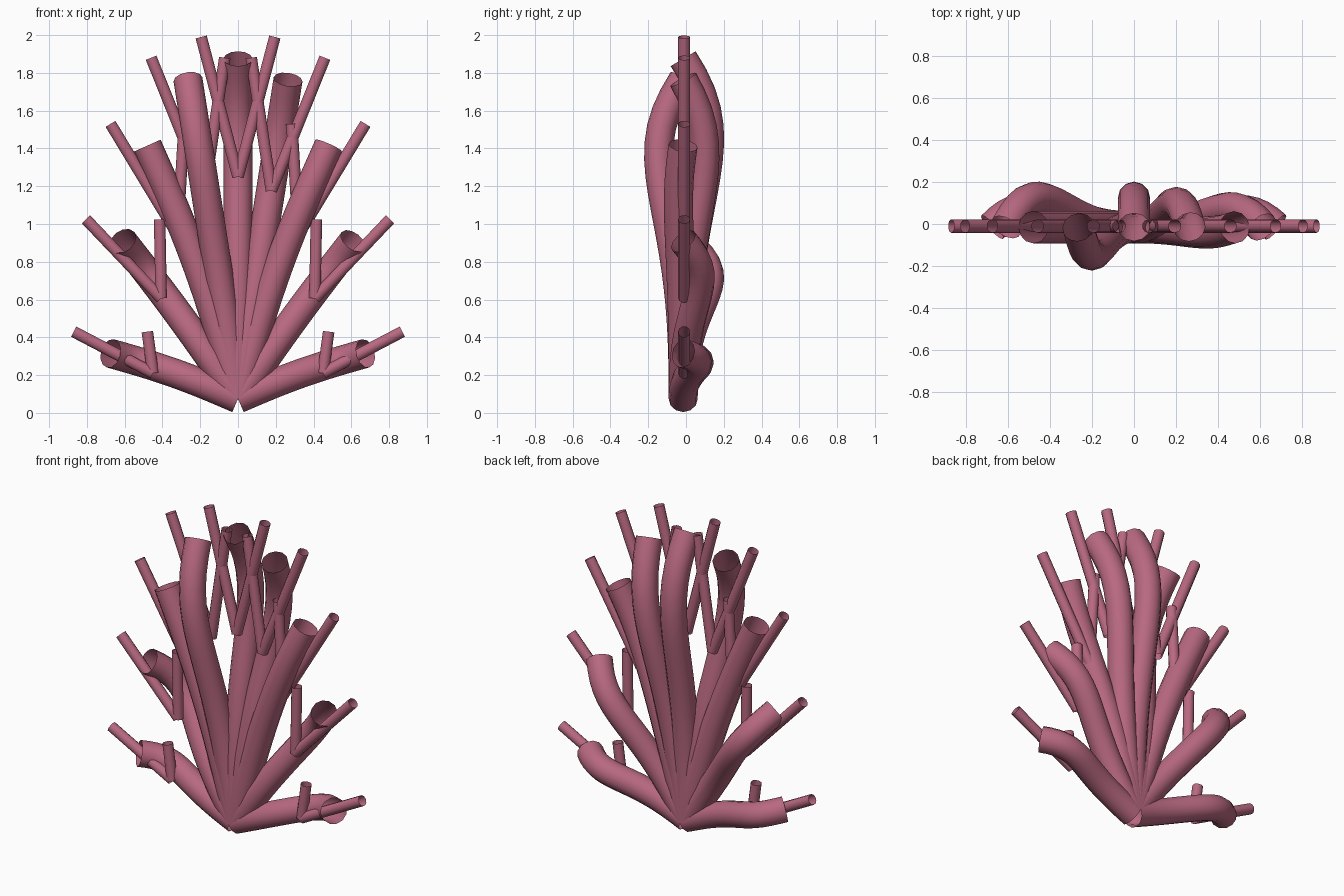
import bpy, math
from mathutils import Vector

if "Cube" in bpy.data.objects:
    bpy.data.objects.remove(bpy.data.objects["Cube"])

coral = bpy.data.materials.new("coral_pink")
coral.diffuse_color = (0.48, 0.14, 0.22, 1)
coral.use_nodes = True
coral.node_tree.nodes["Principled BSDF"].inputs["Base Color"].default_value = coral.diffuse_color
Y0 = -0.015


def tube(name, points, radius, bevel):
    """Open-ended round tube swept along a list of points."""
    cu = bpy.data.curves.new(name, 'CURVE')
    cu.dimensions = '3D'
    cu.bevel_depth = radius
    cu.bevel_resolution = bevel
    cu.use_fill_caps = False
    sp = cu.splines.new('POLY')
    sp.points.add(len(points) - 1)
    for p, co in zip(sp.points, points):
        p.co = (*co, 1)
    sp.use_smooth = True
    ob = bpy.data.objects.new(name, cu)
    bpy.context.collection.objects.link(ob)
    bpy.ops.object.select_all(action='DESELECT')
    ob.select_set(True)
    bpy.context.view_layer.objects.active = ob
    bpy.ops.object.convert(target='MESH')
    ob = bpy.context.object
    ob.data.materials.clear()
    ob.data.materials.append(coral)
    return ob


def branch(x, z, bulge, lift):
    """Main branch: fans out in x/z and sways in y before its tip."""
    start, end = Vector((0, Y0, 0.075)), Vector((x, Y0, z))
    d = (end - start).normalized()
    side = Vector((-d.z, 0, d.x)) if x > 0 else Vector((d.z, 0, -d.x))
    if x == 0:
        side = Vector((0, 0, 0))
    pts = []
    for i in range(21):
        t = i / 20
        p = start.lerp(end, t) + side * lift * math.sin(math.pi * t)
        p.y += bulge * math.sin(math.pi * t ** 2.6)
        pts.append(p)
    tube("branch", pts, 0.077, 4)


def twigs(x, z):
    """Pair of straight twigs forking two thirds of the way up a branch."""
    base = Vector((x * 2 / 3, Y0 + 0.005, z * 2 / 3))
    for s in (-1, 1):
        tip = Vector((x + s * 0.195, base.y, z + 0.115))
        tube("twig", [base, tip], 0.032, 3)


# branch tip x, tip z, sway in y on the right, sway on the left, in-plane bow
fan = [(0.265, 1.765, 0.115, -0.13, 0.0),
       (0.48, 1.415, -0.025, 0.0, 0.035),
       (0.61, 0.91, 0.09, 0.14, 0.01),
       (0.675, 0.315, 0.075, 0.085, 0.015)]

# centre branch
branch(0, 1.875, 0.14, 0)
twigs(0, 1.875)

# side branches, left and right
for x, z, right, left, lift in fan:
    branch(x, z, right, lift)
    branch(-x, z, left, lift)
    twigs(x, z)
    twigs(-x, z)
